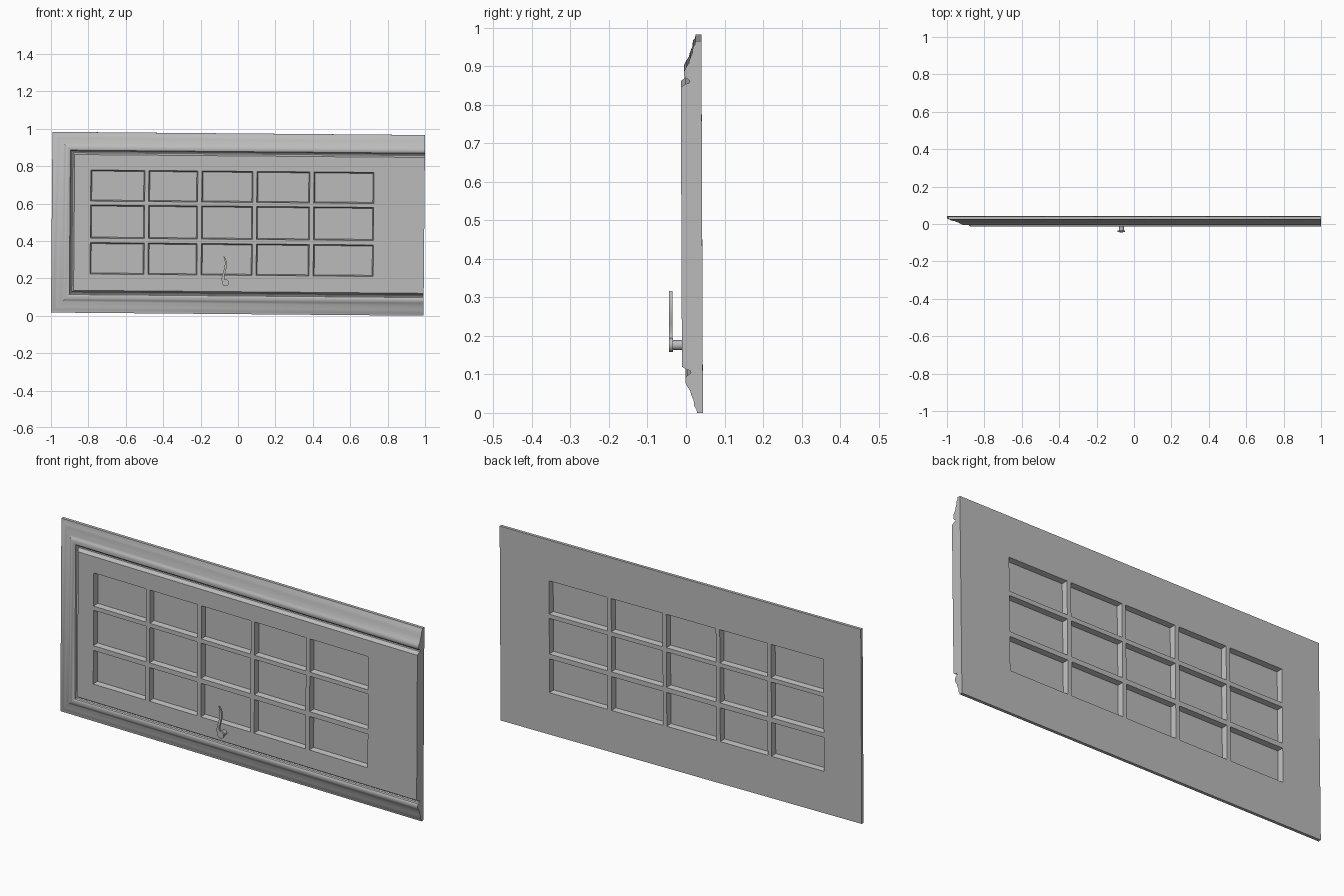
import bpy, bmesh, math
from mathutils import Matrix, Vector

if "Cube" in bpy.data.objects:
    bpy.data.objects.remove(bpy.data.objects["Cube"], do_unlink=True)

grey = bpy.data.materials.new("plain_grey")
grey.use_nodes = True
colour = (0.5, 0.5, 0.5, 1)
grey.diffuse_color = colour
grey.node_tree.nodes["Principled BSDF"].inputs["Base Color"].default_value = colour

HALF_W, HALF_H, BORDER = 0.996, 0.483, 0.12
FRONT, BACK = -0.012, 0.042
# The whole door leans very slightly
TILT = (Matrix.Translation((0, 0, 0.4915)) @ Matrix.Rotation(0.0085, 4, 'Y')
        @ Matrix.Rotation(0.004, 4, 'X'))


def finish(name, bm, smooth=False):
    bmesh.ops.recalc_face_normals(bm, faces=bm.faces[:])
    mesh = bpy.data.meshes.new(name)
    bm.to_mesh(mesh)
    bm.free()
    mesh.materials.append(grey)
    obj = bpy.data.objects.new(name, mesh)
    bpy.context.collection.objects.link(obj)
    obj.matrix_world = TILT
    if smooth:
        bpy.ops.object.select_all(action='DESELECT')
        obj.select_set(True)
        bpy.context.view_layer.objects.active = obj
        bpy.ops.object.shade_smooth_by_angle(angle=math.radians(35))
    return obj


# Door panel: a grid on each side, with bevelled pane recesses
columns = [-0.789, -0.5, -0.479, -0.217, -0.195, 0.078, 0.099, 0.382, 0.404, 0.725]
rows = [-0.275, -0.107, -0.083, 0.094, 0.115, 0.281]
xs = [-HALF_W + BORDER] + columns + [HALF_W]
zs = [-HALF_H + BORDER] + rows + [HALF_H - BORDER]

bm = bmesh.new()
panes = []
for y in (FRONT, BACK):
    grid = [[bm.verts.new((x, y, z)) for z in zs] for x in xs]
    for i in range(len(xs) - 1):
        for j in range(len(zs) - 1):
            quad = [grid[i][j], grid[i + 1][j], grid[i + 1][j + 1], grid[i][j + 1]]
            face = bm.faces.new(quad if y == FRONT else quad[::-1])
            if i % 2 and j % 2:
                panes.append(face)
rim = [e for e in bm.edges if e.is_boundary]
bmesh.ops.bridge_loops(bm, edges=rim)
bm.normal_update()
bmesh.ops.inset_individual(bm, faces=panes, thickness=0.008, depth=-0.025)
finish("door_panel", bm)

# Moulded frame: one profile (distance inward, depth) swept round three sides
profile = [(0, BACK), (0, 0.027), (0.01, 0.025), (0.016, 0.02), (0.032, 0.018),
           (0.046, 0.012), (0.058, 0.009), (0.068, 0.002), (0.078, -0.003),
           (0.09, -0.003), (0.097, 0.001), (0.1, 0.008), (0.105, 0.011),
           (0.11, 0.009), (0.112, 0), (BORDER, FRONT), (BORDER, BACK)]
bm = bmesh.new()
loops = []
for sx, sz in ((1, -1), (-1, -1), (-1, 1), (1, 1)):
    loops.append([bm.verts.new((HALF_W if sx > 0 else d - HALF_W, y, sz * (HALF_H - d)))
                  for d, y in profile])
n = len(profile)
for a, b in zip(loops, loops[1:]):
    for k in range(n):
        bm.faces.new((a[k], a[(k + 1) % n], b[(k + 1) % n], b[k]))
bm.faces.new(loops[0])
bm.faces.new(loops[-1])
finish("moulded_frame", bm, True)


# Handle shank and hub
def cylinder(name, x, z, radius, y0, y1):
    bm = bmesh.new()
    place = Matrix.Translation((x, (y0 + y1) / 2, z)) @ Matrix.Rotation(math.pi / 2, 4, 'X')
    bmesh.ops.create_cone(bm, cap_ends=True, segments=24, radius1=radius,
                          radius2=radius, depth=y1 - y0, matrix=place)
    finish(name, bm, True)


cylinder("handle_shank", -0.064, -0.316, 0.013, -0.036, FRONT)
cylinder("handle_hub", -0.064, -0.316, 0.018, -0.045, -0.035)

# Curved lever: a tapering ribbon (x, z, half width) with thickness
path = [(-0.074, -0.176, 0.002), (-0.066, -0.192, 0.004), (-0.063, -0.21, 0.005),
        (-0.064, -0.232, 0.006), (-0.07, -0.255, 0.006), (-0.077, -0.278, 0.006),
        (-0.078, -0.298, 0.008), (-0.07, -0.314, 0.01)]
bm = bmesh.new()
rings = []
for i, (x, z, w) in enumerate(path):
    before, after = path[max(i - 1, 0)], path[min(i + 1, len(path) - 1)]
    along = Vector((after[0] - before[0], after[1] - before[1])).normalized()
    dx, dz = -along.y * w, along.x * w
    rings.append([bm.verts.new((x + s * dx, y, z + s * dz))
                  for s, y in ((1, -0.045), (-1, -0.045), (-1, -0.036), (1, -0.036))])
for a, b in zip(rings, rings[1:]):
    for k in range(4):
        bm.faces.new((a[k], a[(k + 1) % 4], b[(k + 1) % 4], b[k]))
bm.faces.new(rings[0])
bm.faces.new(rings[-1])
finish("handle_lever", bm, True)
